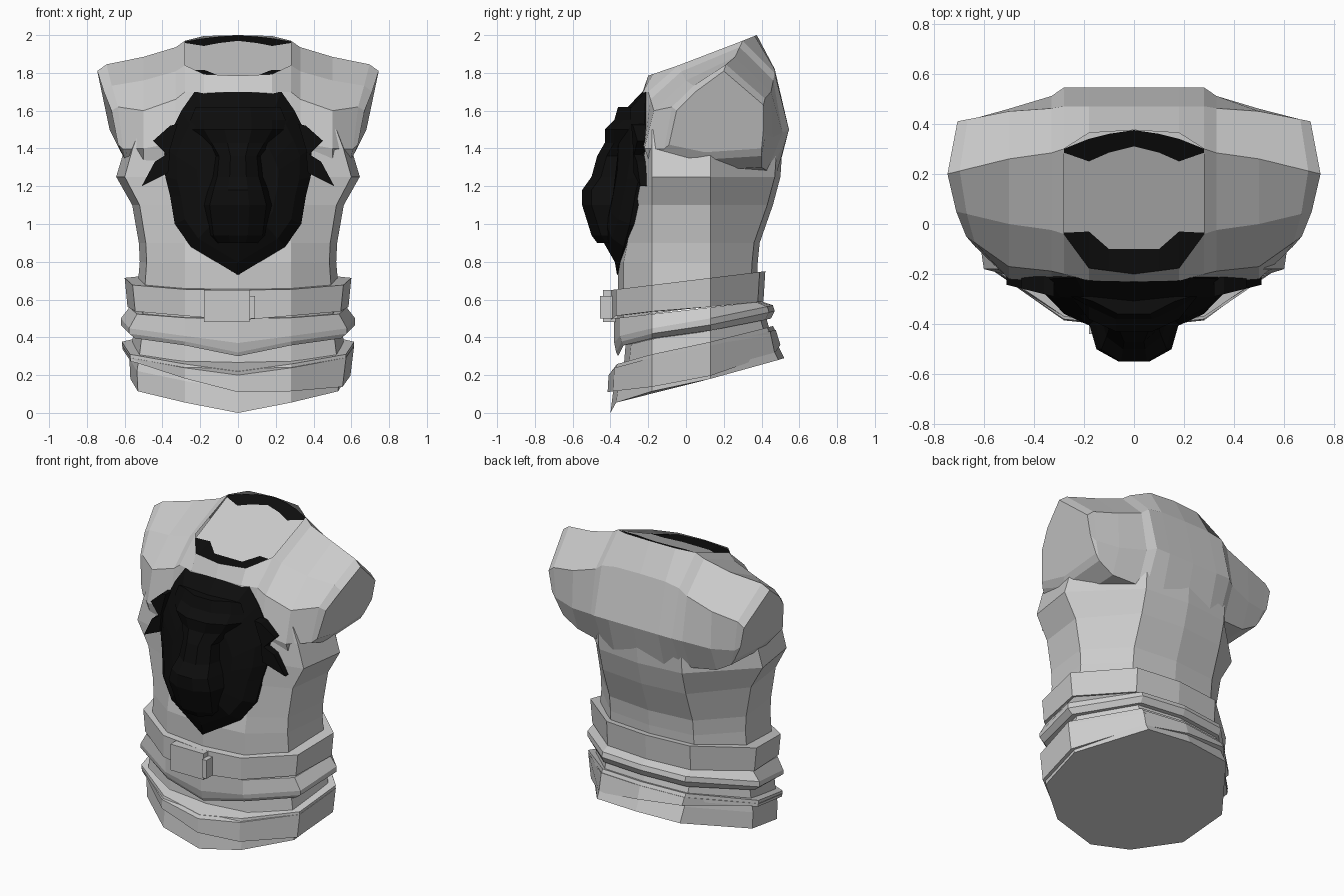
import bpy, bmesh
from mathutils import Vector

cube = bpy.data.objects.get("Cube")
if cube:
    bpy.data.objects.remove(cube, do_unlink=True)


def material(name, value):
    m = bpy.data.materials.new(name)
    m.use_nodes = True
    color = (value, value, value, 1)
    m.diffuse_color = color
    bsdf = next(n for n in m.node_tree.nodes if n.type == "BSDF_PRINCIPLED")
    bsdf.inputs["Base Color"].default_value = color
    return m


GREY = material("light grey", .6)
BLACK = material("near black", .004)


def finish(name, bm, *materials):
    mesh = bpy.data.meshes.new(name)
    bm.to_mesh(mesh)
    bm.free()
    for m in materials:
        mesh.materials.append(m)
    obj = bpy.data.objects.new(name, mesh)
    bpy.context.collection.objects.link(obj)
    return obj


def loft(name, rings, mat, skip=lambda ring, side: False):
    """Join closed rings of equal length with faces and cap both ends."""
    bm = bmesh.new()
    verts = [[bm.verts.new(p) for p in ring] for ring in rings]
    count = len(verts[0])
    for i, (low, high) in enumerate(zip(verts, verts[1:])):
        for j in range(count):
            if not skip(i, j):
                k = (j + 1) % count
                bm.faces.new((low[j], low[k], high[k], high[j]))
    bm.faces.new(verts[0])
    bm.faces.new(verts[-1])
    bmesh.ops.recalc_face_normals(bm, faces=bm.faces)
    return finish(name, bm, mat)


def mirrored(points):
    """Mirror a list of points whose first and last lie on the middle line."""
    return points + [(-p[0], *p[1:]) for p in reversed(points[1:-1])]


def body_ring(z_front, z_back, width, front, back, dip=0, lean=0):
    """Ten sided waist ring; dip points the front middle down, lean tilts it sideways."""
    corners = [(0, front, 0), (.28, front + .03, dip), (width * .93, -.18, dip),
               (width, .13, dip * .3), (.3, back - .03, 0), (0, back, 0)]
    slope = (z_back - z_front) / (back - front)
    return [(x, y, z_front + slope * (y - front) + drop + lean * x)
            for x, y, drop in mirrored(corners)]


def body_part(name, *rings):
    return loft(name, [body_ring(*ring) for ring in rings], GREY)


def box(name, low, high, mat):
    rings = [[(low[0], low[1], z), (high[0], low[1], z), (high[0], high[1], z),
              (low[0], high[1], z)] for z in (low[2], high[2])]
    return loft(name, rings, mat)


# Torso shell, from the waist to under the shoulders
body_part("torso",
          (.5, .6, .54, -.36, .37),
          (.8, .8, .52, -.36, .38),
          (.9, .9, .525, -.34, .39),
          (1.1, 1.1, .56, -.31, .46),
          (1.25, 1.25, .645, -.29, .5),
          (1.4, 1.4, .6, -.27, .51),
          (1.5, 1.5, .56, -.24, .5))

# Belt with its buckle
body_part("belt", (.49, .59, .585, -.4, .41, .02), (.65, .75, .6, -.4, .42))
box("buckle", (-.18, -.44, .48), (.06, -.36, .65), GREY)
box("buckle_tip", (.06, -.455, .5), (.09, -.36, .62), GREY)

# Tunic hem below the belt, pointed at the front
body_part("tunic_hem",
          (.5, .59, .575, -.38, .4),
          (.37, .57, .62, -.38, .46, .03),
          (.32, .54, .62, -.37, .47, .05),
          (.3, .5, .585, -.36, .45, .05))

# Lower skirt and the sashes around it
body_part("skirt",
          (.36, .52, .55, -.32, .42),
          (.24, .45, .56, -.33, .44, .03),
          (.12, .38, .575, -.385, .475, .04),
          (0, .29, .57, -.4, .52, .045))
body_part("upper_sash", (.22, .46, .615, -.395, .46, .03), (.18, .42, .61, -.405, .48, .03))
body_part("lower_sash", (.2, .44, .615, -.41, .475, .03), (.11, .36, .595, -.415, .5, .03, -.12))


def section(x, *profile):
    return [Vector((x, y, z)) for y, z in profile]


def between(first, second, amount, x=None):
    """Blend two cross-sections, optionally flattened onto one x."""
    blend = [a.lerp(b, amount) for a, b in zip(first, second)]
    for p in blend:
        p.x = p.x if x is None else x
    return blend


# Shoulder mantle: cross-sections from the neck out to the arm holes,
# each going down the front, under, up the back and over the top
center = section(0, (-.2, 1.785), (-.23, 1.7), (-.25, 1.5), (-.28, 1.25),
                 (.48, 1.25), (.545, 1.5), (.47, 1.82), (.375, 2))
neck = section(.28, (-.04, 1.84), (-.2, 1.7), (-.24, 1.45), (-.23, 1.25),
               (.45, 1.27), (.545, 1.5), (.47, 1.8), (.3, 1.97))
shoulder = section(.5, (0, 1.76), (-.17, 1.6), (-.22, 1.4), (-.17, 1.27),
                   (.4, 1.3), (.46, 1.46), (.45, 1.7), (.26, 1.885))
arm_hole = [Vector(p) for p in (
    (.71, .05, 1.7), (.67, -.05, 1.6), (.635, -.09, 1.42), (.62, .1, 1.38),
    (.63, .4, 1.4), (.68, .41, 1.5), (.705, .41, 1.63), (.745, .2, 1.81))]
rim = between(shoulder, arm_hole, .8)
for p in rim:
    p.z += .02 if p.z > 1.6 else -.02
left_half = [center, between(center, neck, .15, x=.18), neck,
             between(neck, shoulder, .4, x=.33), shoulder, rim, arm_hole]
right_half = [[(-p.x, p.y, p.z) for p in s] for s in reversed(left_half[1:])]
middle = len(right_half)
loft("shoulder_mantle", right_half + left_half, GREY,
     skip=lambda ring, side: side == 7 and middle - 2 <= ring < middle + 2)

# Neck opening: dark bands at the front and back of the grey middle
columns = [(.28, -.04, -.035, .285, .3), (.18, -.18, -.03, .25, .34),
           (.1, -.19, -.1, .285, .36), (0, -.2, -.1, .31, .375)]
columns = [(-x, *ys) for x, *ys in columns] + columns[-2::-1]
bm = bmesh.new()
grid = [[bm.verts.new((x, y, max(1.78, 1.83 + .45 * y))) for y in ys] for x, *ys in columns]
for a, b in zip(grid, grid[1:]):
    for row in range(3):
        face = bm.faces.new((a[row], b[row], b[row + 1], a[row + 1]))
        face.material_index = 0 if row == 1 else 1
finish("neck_opening", bm, GREY, BLACK)

# Mane of the animal head on the chest, a shallow shield
outline = mirrored([(0, 1.7), (.23, 1.7), (.3, 1.6), (.35, 1.5), (.39, 1.4), (.385, 1.25),
                    (.36, 1.15), (.335, 1), (.25, .88), (0, .73)])


def mane_ring(scale, depth):
    ring = []
    for x, z in outline:
        x, z = x * scale, 1.15 + (z - 1.15) * scale
        base = -.47 + z * .146 + .3 * x * x
        fade = (1 - 3 * x * x) * min(1, max(.2, 6 * z - 4.5))
        ring.append((x, base - depth * fade, z))
    return ring


loft("mane", [mane_ring(*r) for r in ((.98, -.08), (1, .01), (.84, .08), (.55, .11))], BLACK)

# Face ridge from chin to brow: height, half width, front
face_rows = ((.9, .1, -.47), (.94, .13, -.5), (1.1, .15, -.55), (1.18, .13, -.55),
             (1.25, .11, -.5), (1.36, .1, -.47), (1.43, .14, -.43), (1.5, .18, -.43),
             (1.55, .18, -.38), (1.62, .16, -.36))
loft("muzzle", [[(-1.4 * w, -.29, z), (-w, y + .05, z), (-.4 * w, y, z), (.4 * w, y, z),
                 (w, y + .05, z), (1.4 * w, -.29, z)] for z, w, y in face_rows], BLACK)

# Pointed tufts at both sides of the mane
tufts = {"upper_tuft": ((.32, 1.53), (.36, 1.52), (.45, 1.44), (.37, 1.36)),
         "lower_tuft": ((.36, 1.38), (.44, 1.33), (.51, 1.2), (.37, 1.27))}
for name, shape in tufts.items():
    for side, label in ((1, "left_"), (-1, "right_")):
        loft(label + name, [[(side * x, y + .25 * (x - .4), z) for x, z in shape]
                            for y in (-.27, -.19)], BLACK)
